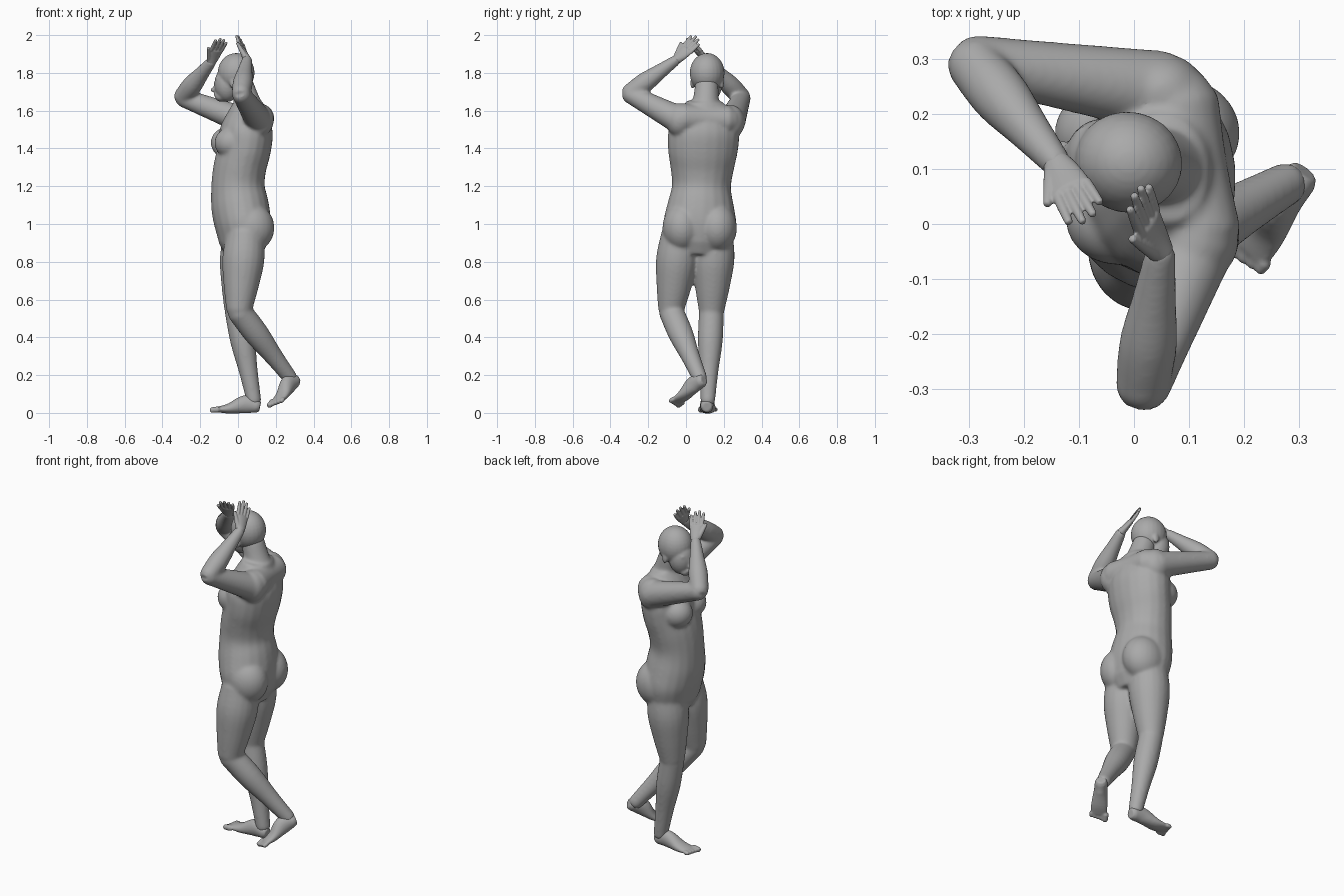
import bpy, bmesh
from math import cos, sin, tau
from mathutils import Vector, Matrix

cube = bpy.data.objects.get("Cube")
if cube:
    bpy.data.objects.remove(cube)

GREY = (.4, .4, .4, 1)
skin = bpy.data.materials.new("neutral_grey_skin")
skin.use_nodes = True
skin.diffuse_color = GREY
skin.node_tree.nodes["Principled BSDF"].inputs["Base Color"].default_value = GREY

FACING = Vector((-1, -.1, 0))
UP = Vector((0, 0, 1))
SIDES = 20
STEPS = 4


def smooth_path(keys):
    """Catmull-Rom path through keys that hold a point and two radii."""
    keys = [keys[0] * 2 - keys[1], *keys, keys[-1] * 2 - keys[-2]]
    path = []
    for before, start, end, after in zip(keys, keys[1:], keys[2:], keys[3:]):
        leave, arrive = (end - before) / 2, (after - start) / 2
        for step in range(STEPS):
            t = step / STEPS
            ease = t * t * (3 - 2 * t)
            path.append(start.lerp(end, ease) + leave * t * (1 - t) ** 2
                        - arrive * t * t * (1 - t))
    path.append(keys[-2])
    return path


def rounded_end(tip, inner):
    """Smaller ring just beyond a tip, so that the end is not blunt."""
    outward = (tip.xyz - inner.xyz).normalized() * min(tip[3], tip[4]) / 2
    return Vector((*(tip.xyz + outward), tip[3] * .75, tip[4] * .75))


def loft(bm, points, thickness, widths, facing=FACING):
    """Skin elliptical rings along points; thickness is measured along facing."""
    path = smooth_path([Vector((*p, t, w)) for p, t, w in zip(points, thickness, widths)])
    path = [rounded_end(path[0], path[1]), *path, rounded_end(path[-1], path[-2])]
    rings = []
    for i, ring in enumerate(path):
        ahead, behind = path[min(i + 1, len(path) - 1)], path[max(i - 1, 0)]
        along = (ahead.xyz - behind.xyz).normalized()
        deep = (facing - along * facing.dot(along)).normalized() * ring[3]
        wide = along.cross(deep).normalized() * ring[4]
        angles = [tau * side / SIDES for side in range(SIDES)]
        rings.append([bm.verts.new(ring.xyz + deep * cos(a) + wide * sin(a)) for a in angles])
    for lower, upper in zip(rings, rings[1:]):
        for side in range(SIDES):
            last = side - 1
            bm.faces.new((lower[last], lower[side], upper[side], upper[last]))
    bm.faces.new(rings[0])
    bm.faces.new(rings[-1])


def taper(bm, start, end, radii):
    """Straight round limb with evenly spaced radii."""
    start, end = Vector(start), Vector(end)
    points = [start.lerp(end, i / (len(radii) - 1)) for i in range(len(radii))]
    loft(bm, points, radii, radii)


def ball(bm, centre, size, frame=Matrix.Identity(4)):
    place = frame @ Matrix.Translation(centre) @ Matrix.Diagonal((*size, 1))
    bmesh.ops.create_uvsphere(bm, u_segments=24, v_segments=16, radius=1, matrix=place)


def finish(bm, name, voxel, smoothing):
    """Fuse the overlapping forms into one continuous skin."""
    bmesh.ops.recalc_face_normals(bm, faces=bm.faces)
    mesh = bpy.data.meshes.new(name)
    bm.to_mesh(mesh)
    bm.free()
    mesh.materials.append(skin)
    part = bpy.data.objects.new(name, mesh)
    bpy.context.collection.objects.link(part)
    fuse = part.modifiers.new("fuse", 'REMESH')
    fuse.mode = 'VOXEL'
    fuse.voxel_size = voxel
    fuse.use_smooth_shade = True
    soften = part.modifiers.new("soften", 'SMOOTH')
    soften.iterations = smoothing


def add_torso(bm):
    # rings from the crotch to the collar, a tenth apart
    lean = (.03, .025, .01, 0, .01, .035, .045, .055)
    depths = (.13, .15, .153, .142, .14, .14, .14, .1)
    widths = (.18, .195, .177, .157, .17, .187, .185, .13)
    spine = [(x, .07 + i * .004, .9 + i / 10) for i, x in enumerate(lean)]
    loft(bm, spine, depths, widths)
    # breasts and buttocks
    for x, y in ((-.03, .01), (-.05, .165)):
        ball(bm, (x, y, 1.43), (.095, .085, .085))
    for y in (-.02, .165):
        ball(bm, (.07, y, .98), (.123, .105, .13))
    # shoulder girdle and neck
    taper(bm, (.115, -.02, 1.56), (.075, .22, 1.55), (.08, .075, .08))
    taper(bm, (.075, .1, 1.56), (.02, .11, 1.74), (.09, .07, .062))


def add_head():
    bm = bmesh.new()
    frame = Matrix.Translation((0, .11, 1.8)) @ Matrix.Rotation(-.2, 4, 'Z')
    skull, face, chin = (.098, .092, .105), (.068, .07, .094), (.033, .038, .028)
    ball(bm, (-.01, 0, 0), skull, frame)
    ball(bm, (-.058, 0, -.06), face, frame)
    ball(bm, (-.09, 0, -.125), chin, frame)
    # nose, lips and brow
    ball(bm, (-.13, 0, -.09), (.02, .015, .012), frame)
    ball(bm, (-.12, 0, -.07), (.012, .011, .03), frame)
    ball(bm, (-.118, 0, -.115), (.012, .024, .012), frame)
    ball(bm, (-.105, 0, -.03), (.014, .05, .012), frame)
    # ears
    for side in (-1, 1):
        ball(bm, (-.01, side * .08, -.055), (.018, .01, .03), frame)
    finish(bm, "head", .006, 5)


def add_leg(bm, hip, knee, ankle):
    taper(bm, hip, knee, (.1, .112, .094, .068))
    taper(bm, knee, ankle, (.066, .066, .05, .039))


def add_arm(bm, shoulder, elbow, wrist):
    ball(bm, shoulder, (.08, .07, .09))
    taper(bm, shoulder, elbow, (.075, .066, .057, .049))
    taper(bm, elbow, wrist, (.049, .053, .04, .028))


def add_foot(name, heel, ball_of_foot, instep, big_toe_side):
    bm = bmesh.new()
    heel, front = Vector(heel), Vector(ball_of_foot)
    forward = (front - heel).normalized()
    across = forward.cross(instep).normalized() * big_toe_side
    arch = heel.lerp(front, .3) + instep * .015
    points = (heel, arch, heel.lerp(front, .7), front)
    loft(bm, points, (.036, .048, .028, .015), (.034, .037, .044, .045), instep)
    for i in range(5):
        radius = .013 if i else .017
        root = front + across * (2 - i) * .019
        tip = root + forward * (.035 - i * .004)
        taper(bm, root, tip, (radius, radius * .85))
    finish(bm, name, .005, 4)


def add_hand(name, wrist, fingertip, spread):
    """Palm, four fingers and a thumb; the thumb is opposite to spread."""
    bm = bmesh.new()
    wrist = Vector(wrist)
    aim = (Vector(fingertip) - wrist).normalized()
    palm = aim.cross(spread).normalized()
    across = palm.cross(aim)
    points = [wrist + aim * reach for reach in (0, .035, .08)]
    loft(bm, points, (.023, .018, .014), (.026, .033, .038), palm)
    for i, length in enumerate((.072, .085, .08, .06)):
        offset = i - 1.5
        root = points[-1] + across * offset * .019
        tip = root + (aim + across * offset * .05 - palm * .1) * length
        taper(bm, root, tip, (.0105, .0095, .0075))
    thumb_root = wrist + aim * .015 - across * .015
    thumb_tip = wrist + aim * .09 - across * .052
    taper(bm, thumb_root, thumb_tip, (.015, .012, .008))
    finish(bm, name, .0032, 2)


# joints of the raised arms
left_wrist, right_wrist = (.048, -.05, 1.87), (-.14, .11, 1.86)

body = bmesh.new()
add_torso(body)
add_arm(body, (.11, -.035, 1.55), (.015, -.3, 1.69), left_wrist)
add_arm(body, (.05, .24, 1.54), (-.295, .295, 1.67), right_wrist)
# standing leg, then the bent trailing leg
add_leg(body, (.025, .15, .95), (-.005, .135, .54), (.085, .115, .06))
add_leg(body, (.04, -.03, .95), (.005, -.08, .54), (.28, .075, .18))
finish(body, "body", .0075, 15)

add_head()
add_foot("right_foot", (.1, .11, .036), (-.105, .117, .018), UP, -1)
add_foot("left_foot", (.3, .083, .17), (.21, -.045, .065), Vector((-.45, -.3, .75)), 1)
add_hand("left_hand", left_wrist, (-.005, .07, 1.99), Vector((.35, .5, -.4)))
add_hand("right_hand", right_wrist, (-.085, .015, 1.985), Vector((1, .3, .1)))
